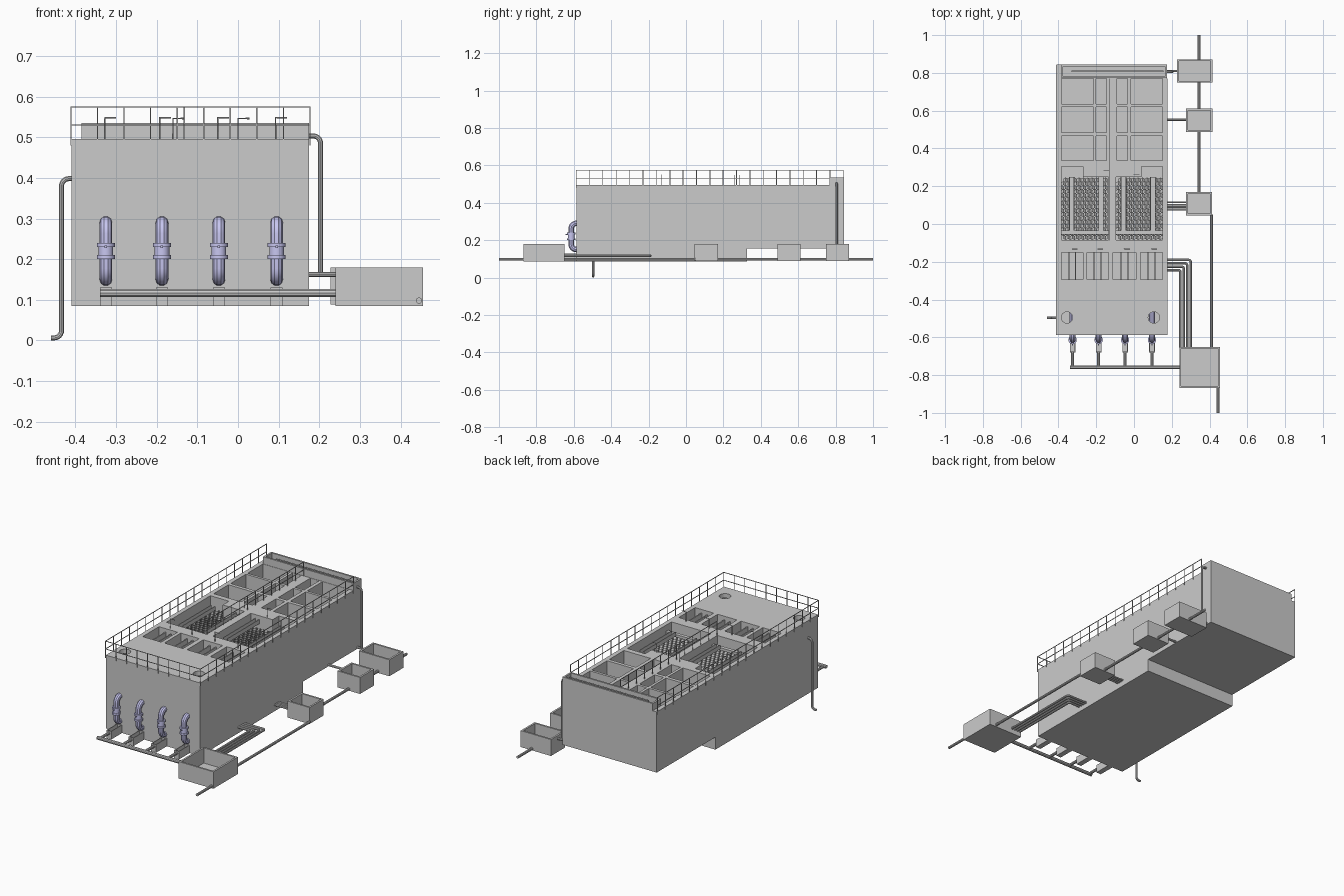
import bpy, bmesh, math
from mathutils import Vector, Matrix

if "Cube" in bpy.data.objects:
    bpy.data.objects.remove(bpy.data.objects["Cube"])

lav = bpy.data.materials.new("lavender")
lav.diffuse_color = (0.58, 0.57, 0.88, 1)
lav.use_nodes = True
lav.node_tree.nodes["Principled BSDF"].inputs["Base Color"].default_value = lav.diffuse_color


def finish(name, bm, mat=None, smooth=False):
    me = bpy.data.meshes.new(name)
    bm.to_mesh(me)
    bm.free()
    ob = bpy.data.objects.new(name, me)
    bpy.context.collection.objects.link(ob)
    if mat:
        me.materials.append(mat)
    if smooth:
        activate(ob)
        bpy.ops.object.shade_smooth_by_angle()
    return ob


def activate(ob):
    bpy.ops.object.select_all(action='DESELECT')
    ob.select_set(True)
    bpy.context.view_layer.objects.active = ob


def add_box(bm, x0, x1, y0, y1, z0, z1):
    m = Matrix.Translation(((x0 + x1) / 2, (y0 + y1) / 2, (z0 + z1) / 2))
    bmesh.ops.create_cube(bm, size=1, matrix=m @ Matrix.Diagonal((x1 - x0, y1 - y0, z1 - z0, 1)))


def boxes(name, lst):
    bm = bmesh.new()
    for b in lst:
        add_box(bm, *b)
    return finish(name, bm)


def add_cyl(bm, x, y, z0, z1, r, n=24):
    bmesh.ops.create_cone(bm, cap_ends=True, segments=n, radius1=r, radius2=r, depth=z1 - z0,
                          matrix=Matrix.Translation((x, y, (z0 + z1) / 2)))


def open_box(name, x0, x1, y0, y1, z0, z1, t=0.01, floor=0.01):
    return boxes(name, [(x0, x1, y0, y1, z0, z0 + floor),
                        (x0, x0 + t, y0, y1, z0 + floor, z1), (x1 - t, x1, y0, y1, z0 + floor, z1),
                        (x0 + t, x1 - t, y0, y0 + t, z0 + floor, z1),
                        (x0 + t, x1 - t, y1 - t, y1, z0 + floor, z1)])


def pipe(name, pts, r, bend=0.0, mat=None):
    pts = [Vector(p) for p in pts]
    path = [pts[0]]
    for a, p, b in zip(pts, pts[1:], pts[2:]):
        s, e = p + (a - p).normalized() * bend, p + (b - p).normalized() * bend
        if bend:
            c = s + e - p  # arc centre for a right-angle bend
            for i in range(7):
                t = math.pi / 2 * i / 6
                path.append(c + (s - c) * math.cos(t) + (e - c) * math.sin(t))
        else:
            path.append(p)
    path.append(pts[-1])
    cu = bpy.data.curves.new(name, 'CURVE')
    cu.dimensions = '3D'
    cu.bevel_depth, cu.bevel_resolution, cu.use_fill_caps = r, 3, True
    sp = cu.splines.new('POLY')
    sp.points.add(len(path) - 1)
    for q, p in zip(sp.points, path):
        q.co = (*p, 1)
    ob = bpy.data.objects.new(name, cu)
    bpy.context.collection.objects.link(ob)
    activate(ob)
    bpy.ops.object.convert(target='MESH')
    ob = bpy.context.object
    if mat:
        ob.data.materials.clear()
        ob.data.materials.append(mat)
    bpy.ops.object.shade_smooth_by_angle()
    return ob


def cut(ob, cutter):
    cutter.hide_render = True
    m = ob.modifiers.new("cut", 'BOOLEAN')
    m.operation, m.solver, m.object = 'DIFFERENCE', 'EXACT', cutter
    activate(ob)
    bpy.ops.object.modifier_apply(modifier=m.name)
    bpy.data.objects.remove(cutter)


# Tank body: stepped side profile extruded across x
XL, XR, TOP = -0.41, 0.175, 0.495
bm = bmesh.new()
prof = [(-0.585, 0.085), (0.325, 0.085), (0.325, 0.155), (0.845, 0.155), (0.845, TOP), (-0.585, TOP)]
f = bm.faces.new([bm.verts.new((XL, y, z)) for y, z in prof])
ext = bmesh.ops.extrude_face_region(bm, geom=[f])
bmesh.ops.translate(bm, vec=(XR - XL, 0, 0), verts=[v for v in ext['geom'] if isinstance(v, bmesh.types.BMVert)])
bmesh.ops.recalc_face_normals(bm, faces=bm.faces)
tank = finish("tank_body", bm)

# Basins: settling cells, lattice basins, filter cells and front clear-water chamber
rows = [(0.335, 0.465), (0.485, 0.62), (0.635, 0.77)]
cols = [(-0.385, -0.215), (-0.2, -0.145), (-0.09, -0.035), (-0.015, 0.15)]
filters = [(-0.385, -0.27), (-0.25, -0.135), (-0.11, 0.01), (0.035, 0.15)]
basins = [(-0.385, -0.135, -0.085, 0.25), (-0.095, 0.15, -0.085, 0.25)]
notches = [(-0.385, -0.27, 0.245, 0.305), (0.04, 0.15, 0.245, 0.305)]
cells = [(a, b, c, d, 0.18, 0.6) for a, b in cols for c, d in rows]
cells += [(a, b, -0.295, -0.15, 0.25, 0.6) for a, b in filters]
cells += [(*b, 0.25, 0.6) for b in basins]
cells += [(-0.39, 0.155, -0.565, -0.32, 0.105, 0.47)]
cut(tank, boxes("basin_cutter", cells))
bm = bmesh.new()
for x in (-0.355, 0.105):
    add_cyl(bm, x, -0.495, 0.4, 0.6, 0.03)
for n in notches:
    add_box(bm, *n, 0.25, 0.6)
cut(tank, finish("hatch_cutter", bm))

# Raised rear inlet channel
boxes("rear_channel", [(-0.385, XR, 0.835, 0.845, TOP, 0.535), (-0.385, XR, 0.772, 0.782, TOP, 0.535),
                       (-0.385, -0.375, 0.782, 0.835, TOP, 0.535), (0.165, XR, 0.782, 0.835, TOP, 0.535),
                       (-0.33, 0.155, 0.805, 0.812, TOP, 0.525)])

# Honeycomb tube packs
for k, (x0, x1, y0, y1) in enumerate(basins):
    bm = bmesh.new()
    R, nx = 0.0135, notches[k]
    dx, dy = R * math.sqrt(3), R * 1.5
    for j in range(1, 20):
        for i in range(12):
            cx, cy = x0 + dx * (i + 0.5 + 0.5 * (j % 2)), y0 - 0.006 + dy * j
            top = nx[3] if nx[0] < cx < nx[1] else y1
            if cx > x1 - 0.008 or cy > top - 0.008:
                continue
            ring = [[bm.verts.new((cx + R * math.sin(a * math.pi / 3), cy + R * math.cos(a * math.pi / 3) + s, z))
                     for a in range(6)] for z, s in ((0.43, 0), (0.37, 0.02 if cy < y1 - 0.03 else 0))]
            for a in range(6):
                b = (a + 1) % 6
                bm.faces.new((ring[0][a], ring[0][b], ring[1][b], ring[1][a]))
    bmesh.ops.remove_doubles(bm, verts=bm.verts, dist=0.0005)
    finish(f"honeycomb_{k}", bm)

# Collection troughs above the honeycomb, with a cross header
for k, (xs, (a, b)) in enumerate((((-0.33, -0.175), (-0.385, -0.135)), ((-0.055, 0.1), (-0.095, 0.15)))):
    lst = [(a, b, -0.055, -0.035, 0.445, 0.46)]
    for x in xs:
        lst += [(x - 0.012, x + 0.012, -0.035, 0.25, 0.45, 0.453)]
        lst += [(x + s * 0.012 - 0.002, x + s * 0.012 + 0.002, -0.035, 0.25, 0.453, 0.475) for s in (-1, 1)]
    boxes(f"collection_troughs_{k}", lst)

# Filter troughs and valve spindles
for k, (a, b) in enumerate(filters):
    c = (a + b) / 2
    boxes(f"filter_trough_{k}", [(c - 0.018, c + 0.018, -0.295, -0.15, 0.42, 0.425)] +
          [(c + s * 0.018 - 0.003, c + s * 0.018 + 0.003, -0.295, -0.15, 0.425, 0.475) for s in (-1, 1)])
    pipe(f"valve_spindle_{k}", [(c, -0.132, 0.49), (c, -0.132, 0.548), (c + 0.028, -0.132, 0.548)], 0.002)
for k, (x, y) in enumerate(((-0.16, 0.285), (0.0, 0.26))):
    pipe(f"mixer_spindle_{k}", [(x, y, 0.47), (x, y, 0.546), (x + 0.028, y, 0.546)], 0.002)


# Railings
def rail(name, p, q, n, foot=0.48):
    t, bm = 0.0015, bmesh.new()
    for z in (0.53, 0.574):
        add_box(bm, p[0] - t, q[0] + t, p[1] - t, q[1] + t, z - t, z + t)
    for i in range(n + 1):
        x, y = (p[j] + (q[j] - p[j]) * i / n for j in (0, 1))
        add_box(bm, x - t, x + t, y - t, y + t, foot, 0.574)
    finish(name, bm)


rail("left_railing", (-0.411, -0.587), (-0.411, 0.84), 20)
rail("right_railing", (0.177, -0.587), (0.177, 0.77), 19)
rail("front_railing", (-0.411, -0.587), (0.177, -0.587), 9)
rail("walkway_railing", (-0.132, -0.085), (-0.132, 0.77), 12, 0.49)

# Lavender outlet pipes with flanges, drain channels and branches
for k, x in enumerate((-0.325, -0.187, -0.047, 0.095)):
    pipe(f"outlet_pipe_{k}", [(x, -0.33, 0.29), (x, -0.614, 0.29), (x, -0.614, 0.15), (x, -0.58, 0.15)],
         0.0155, 0.028, lav)
    bm = bmesh.new()
    for z in (0.2, 0.23):
        add_cyl(bm, x, -0.614, z, z + 0.01, 0.022)
    add_cyl(bm, x, -0.614, 0.205, 0.235, 0.018)
    add_box(bm, x - 0.003, x + 0.003, -0.643, -0.63, 0.228, 0.234)
    finish(f"outlet_valve_{k}", bm, lav, True)
    open_box(f"drain_channel_{k}", x - 0.015, x + 0.015, -0.68, -0.585, 0.085, 0.13, 0.004)
    pipe(f"drain_branch_{k}", [(x, -0.675, 0.117), (x, -0.758, 0.117)], 0.008)
pipe("drain_header", [(-0.34, -0.758, 0.117), (0.245, -0.758, 0.117)], 0.01)

# Open chambers beside the tank
open_box("front_chamber", 0.24, 0.455, -0.868, -0.65, 0.085, 0.18)
open_box("middle_chamber", 0.275, 0.412, 0.045, 0.17, 0.088, 0.18)
open_box("rear_chamber", 0.275, 0.415, 0.488, 0.612, 0.088, 0.18)
open_box("end_chamber", 0.227, 0.415, 0.748, 0.872, 0.088, 0.18)

# Main sewer line through the chambers
for n, x, a, b in (("inlet", 0.345, 0.865, 1), ("rear", 0.345, 0.605, 0.755), ("mid", 0.345, 0.165, 0.495),
                   ("long", 0.41, -0.655, 0.05), ("outlet", 0.445, -1, -0.86)):
    pipe(f"sewer_{n}", [(x, a, 0.098), (x, b, 0.098)], 0.0075)

# Nested drain pipes, chamber feeds, overflow and side supply pipe
for i in range(4):
    d = 0.018 * i
    pipe(f"filter_drain_{i}", [(0.17, -0.19 - d, 0.117), (0.3 - d, -0.19 - d, 0.117), (0.3 - d, -0.655, 0.117)],
         0.0065, 0.012)
    pipe(f"sludge_drain_{i}", [(0.17, 0.076 + 0.013 * i, 0.12), (0.28, 0.076 + 0.013 * i, 0.12)], 0.005)
pipe("rear_feed", [(0.17, 0.553, 0.162), (0.28, 0.553, 0.162)], 0.0065)
pipe("end_feed", [(0.17, 0.81, 0.162), (0.232, 0.81, 0.162)], 0.0065)
pipe("overflow_pipe", [(0.17, 0.805, 0.503), (0.203, 0.805, 0.503), (0.203, 0.805, 0.162)], 0.0065, 0.018)
pipe("supply_pipe", [(-0.4, -0.497, 0.398), (-0.434, -0.497, 0.398), (-0.434, -0.497, 0.0065),
                     (-0.46, -0.497, 0.0065)], 0.0065, 0.018)
